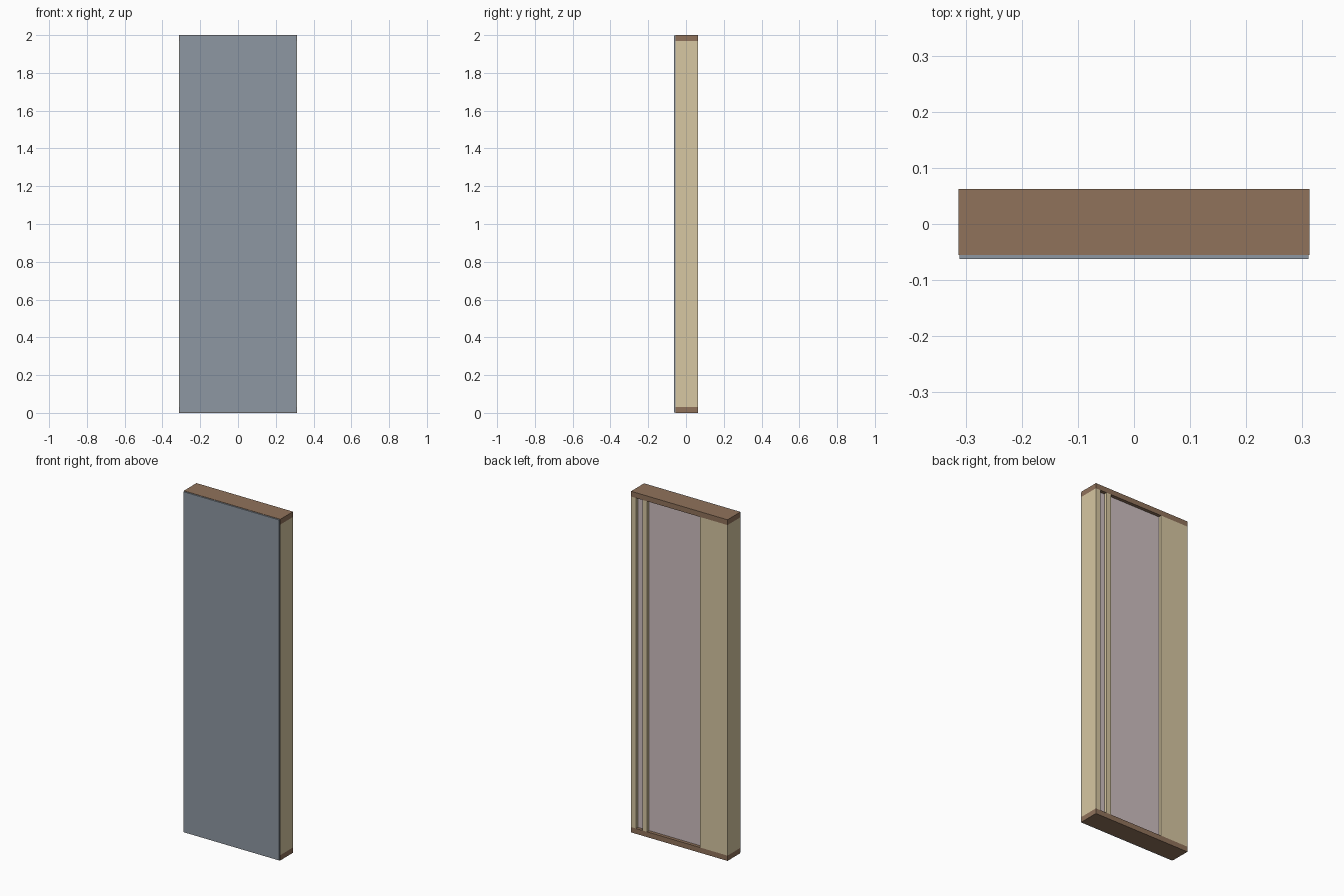
import bpy

if "Cube" in bpy.data.objects:
    bpy.data.objects.remove(bpy.data.objects["Cube"])

W, D, H = 0.313, 0.0625, 2.0      # half width, half depth, height
T = 0.031                         # lumber thickness
Y0 = -0.055                       # front of the framing


def material(name, rgb):
    m = bpy.data.materials.new(name)
    m.diffuse_color = (*rgb, 1)
    m.use_nodes = True
    m.node_tree.nodes["Principled BSDF"].inputs["Base Color"].default_value = m.diffuse_color
    return m


plate_mat = material("plate_wood", (0.28, 0.17, 0.105))
stud_mat = material("stud_wood", (0.68, 0.57, 0.36))
sheath_mat = material("sheathing_grey", (0.27, 0.31, 0.36))
fill_mat = material("insulation_pink", (0.62, 0.52, 0.53))


def box(name, x, y, z, mat):
    bpy.ops.mesh.primitive_cube_add(
        size=1, location=[(a + b) / 2 for a, b in (x, y, z)])
    o = bpy.context.object
    o.name = name
    o.scale = [b - a for a, b in (x, y, z)]
    bpy.ops.object.transform_apply(location=False, rotation=False, scale=True)
    o.data.materials.append(mat)
    return o


# bottom and top plates
box("bottom_plate", (-W, W), (Y0, D), (0, T), plate_mat)
box("top_plate", (-W, W), (Y0, D), (H - T, H), plate_mat)

# studs: end stud, inner stud, wide end post
studs = [("end_stud", W - T, W), ("inner_stud", 0.209, 0.24),
         ("wide_end_post", -W, -0.134)]
for name, a, b in studs:
    box(name, (a, b), (Y0, D), (T, H - T), stud_mat)

# insulation between neighbouring studs, recessed from the back
for right, left in zip(studs, studs[1:]):
    box("insulation", (left[2], right[1]), (Y0, D - 0.019), (T, H - T), fill_mat)

# front sheathing sheet
box("sheathing", (-W + 0.002, W - 0.002), (-D, Y0), (0.002, H - 0.002), sheath_mat)
